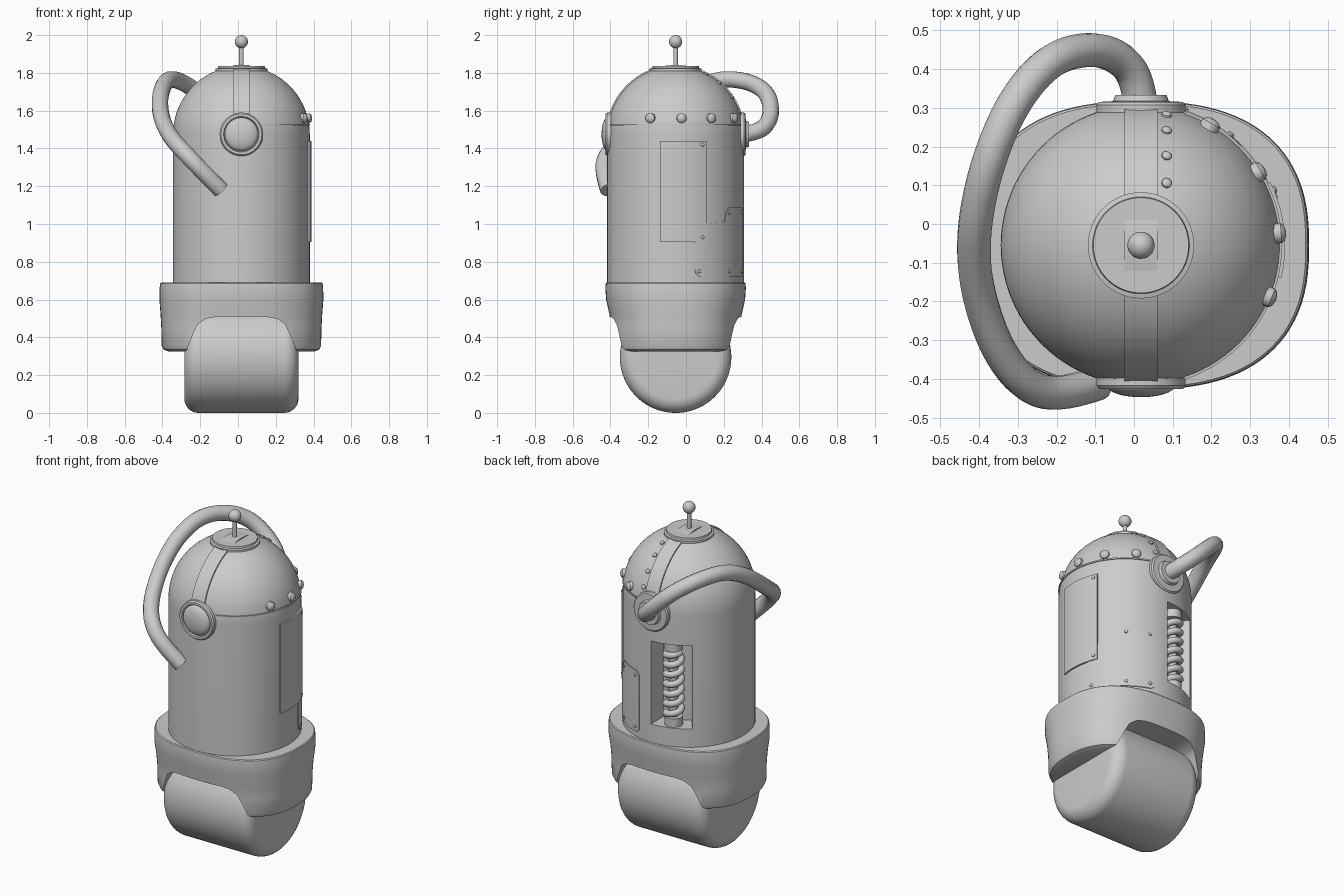
import bpy, bmesh, math
from mathutils import Vector

if "Cube" in bpy.data.objects:
    bpy.data.objects.remove(bpy.data.objects["Cube"])

CX, CY, R, EYE_Z = 0.018, -0.055, 0.362, 1.475
FRONT, BACK = Vector((0, -1, 0)), Vector((0, 1, 0))


def add_object(name, bm, loc=(0, 0, 0), axis=None, angle=35):
    bmesh.ops.remove_doubles(bm, verts=bm.verts, dist=1e-5)
    bmesh.ops.recalc_face_normals(bm, faces=bm.faces)
    mesh = bpy.data.meshes.new(name)
    bm.to_mesh(mesh)
    bm.free()
    ob = bpy.data.objects.new(name, mesh)
    bpy.context.collection.objects.link(ob)
    ob.location = loc
    if axis is not None:
        ob.rotation_euler = Vector(axis).to_track_quat('Z', 'Y').to_euler()
    smooth(ob, angle)
    return ob


def smooth(ob, angle=35):
    bpy.ops.object.select_all(action='DESELECT')
    ob.select_set(True)
    bpy.context.view_layer.objects.active = ob
    bpy.ops.object.shade_smooth_by_angle(angle=math.radians(angle))


def loft(rings):
    """Closed rings of equal length, capped at both ends."""
    bm = bmesh.new()
    vs = [[bm.verts.new(p) for p in ring] for ring in rings]
    n = len(vs[0])
    for a, b in zip(vs, vs[1:]):
        for i in range(n):
            j = (i + 1) % n
            bm.faces.new((a[i], a[j], b[j], b[i]))
    bm.faces.new(vs[0])
    bm.faces.new(vs[-1])
    return bm


def lathe(name, profile, loc, axis=None, n=64):
    rings = [[(max(r, 1e-4) * math.cos(2 * math.pi * i / n),
               max(r, 1e-4) * math.sin(2 * math.pi * i / n), z) for i in range(n)]
             for r, z in profile]
    return add_object(name, loft(rings), loc, axis)


def wrapped(name, columns, r0, r1):
    """Panel wrapped on the body; columns are (angle, low z, high z)."""
    fine = []
    for (a, l, h), (b, m, k) in zip(columns, columns[1:]):
        steps = max(1, math.ceil(abs(b - a) / 4))
        fine += [(a + (b - a) * t / steps, l + (m - l) * t / steps,
                  h + (k - h) * t / steps) for t in range(steps)]
    fine.append(columns[-1])
    rings = []
    for a, l, h in fine:
        c, s = math.cos(math.radians(a)), math.sin(math.radians(a))
        rings.append([(r * c, r * s, z) for r, z in ((r0, l), (r1, l), (r1, h), (r0, h))])
    return add_object(name, loft(rings), (CX, CY, 0))


def cut(ob, cutter):
    mod = ob.modifiers.new("cut", 'BOOLEAN')
    mod.operation, mod.solver, mod.object = 'DIFFERENCE', 'EXACT', cutter
    bpy.ops.object.select_all(action='DESELECT')
    bpy.context.view_layer.objects.active = ob
    ob.select_set(True)
    bpy.ops.object.modifier_apply(modifier=mod.name)
    bpy.data.objects.remove(cutter)
    smooth(ob)


def tube(name, points, radius, kind='NURBS'):
    cu = bpy.data.curves.new(name, 'CURVE')
    cu.dimensions, cu.bevel_depth, cu.bevel_resolution = '3D', radius, 5
    cu.use_fill_caps = True
    sp = cu.splines.new(kind)
    sp.points.add(len(points) - 1)
    for p, co in zip(sp.points, points):
        p.co = (*co, 1)
    if kind == 'NURBS':
        sp.order_u, sp.use_endpoint_u, sp.resolution_u = 3, True, 8
    ob = bpy.data.objects.new(name, cu)
    bpy.context.collection.objects.link(ob)
    bpy.ops.object.select_all(action='DESELECT')
    ob.select_set(True)
    bpy.context.view_layer.objects.active = ob
    bpy.ops.object.convert(target='MESH')
    smooth(bpy.context.object, 50)


def rivet(name, direction, point, r):
    prof = [(r, -r * 0.6), (r, r * 0.35), (r * 0.75, r * 0.65), (r * 0.4, r * 0.8), (0, r * 0.85)]
    lathe(name, prof, point, direction, 16)


# Body with domed top and a recessed window at the back
dome = [(R * math.cos(t * math.pi / 36), EYE_Z + R * math.sin(t * math.pi / 36)) for t in range(19)]
body = lathe("body", [(R, 0.6)] + dome, (CX, CY, 0), n=96)
cut(body, wrapped("window_cutter", [(90, 0.80, 1.30), (128, 0.80, 1.30)], 0.245, 0.45))

# Spring inside the window, with end caps
wa = math.radians(109)
sx, sy = CX + 0.302 * math.cos(wa), CY + 0.302 * math.sin(wa)
turns, per = 6.5, 20
tube("spring", [(sx + 0.042 * math.cos(2 * math.pi * i / per), sy + 0.042 * math.sin(2 * math.pi * i / per),
                 0.86 + 0.38 * i / (turns * per)) for i in range(int(turns * per) + 1)], 0.019, 'POLY')
for z in (0.80, 1.25):
    lathe("spring_cap", [(0.05, z), (0.05, z + 0.05)], (sx, sy, 0), n=32)
lathe("spring_core", [(0.025, 0.81), (0.025, 1.29)], (sx, sy, 0), n=24)

# Band over the dome from front to back
band = []
for i in range(49):
    a = math.pi * i / 48
    band.append([(x, r * math.cos(a), r * math.sin(a))
                 for x, r in ((-0.043, 0.34), (0.043, 0.34), (0.043, 0.367), (-0.043, 0.367))])
add_object("dome_band", loft(band), (CX, CY, EYE_Z))

# Top cap and antenna
lathe("top_cap", [(0.137, 1.80), (0.137, 1.822), (0.125, 1.825), (0.123, 1.836), (0, 1.836)], (CX, CY, 0))
lathe("antenna_rod", [(0.012, 1.82), (0.012, 1.95)], (CX, CY, 0), n=24)
lathe("antenna_ball", [(0.035 * math.sin(math.pi * i / 16), 1.965 - 0.035 * math.cos(math.pi * i / 16))
                       for i in range(17)], (CX, CY, 0), n=32)

# Front eye
lathe("eye_ring", [(0.115, 0.31), (0.115, 0.362), (0.108, 0.371), (0.094, 0.371), (0.09, 0.36), (0, 0.36)],
      (CX, CY, EYE_Z), FRONT)
lathe("eye_lens", [(0.088, 0.35)] + [(0.088 * math.cos(i * math.pi / 20), 0.362 + 0.03 * math.sin(i * math.pi / 20))
                                   for i in range(11)], (CX, CY, EYE_Z), FRONT)

# Back hose mount and hose
lathe("hose_mount", [(0.115, 0.31), (0.115, 0.362), (0.108, 0.370), (0.072, 0.372), (0.066, 0.388), (0, 0.388)],
      (CX, CY, EYE_Z), BACK)
tube("hose", [(0.018, 0.30, 1.475), (0.01, 0.375, 1.485), (-0.04, 0.435, 1.53), (-0.12, 0.455, 1.61),
              (-0.22, 0.425, 1.705), (-0.31, 0.32, 1.76), (-0.375, 0.17, 1.77), (-0.41, 0.02, 1.70),
              (-0.415, -0.1, 1.61), (-0.395, -0.21, 1.53), (-0.35, -0.33, 1.45), (-0.28, -0.42, 1.375),
              (-0.19, -0.445, 1.28), (-0.09, -0.41, 1.18)], 0.044)

# Side panels and the seam under the dome
wrapped("side_panel", [(-13, 0.905, 1.44), (26, 0.905, 1.44)], 0.34, 0.372)
wrapped("corner_panel", [(16, 0.76, 0.90), (17.5, 0.735, 0.95), (21, 0.72, 1.0), (45, 0.72, 1.01),
                         (47, 0.72, 1.06), (51, 0.72, 1.09), (73, 0.72, 1.09), (76, 0.735, 1.075),
                         (77, 0.75, 1.06)], 0.34, 0.367)
wrapped("dome_seam", [(-72, 1.522, 1.53), (72, 1.522, 1.53)], 0.34, 0.364)


def side_rivet(name, deg, z, r, dist):
    a = math.radians(deg)
    d = Vector((math.cos(a), math.sin(a), 0))
    rivet(name, d, Vector((CX, CY, z)) + d * dist, r)


# Rivets along the dome seam, the panel corners and beside the band
for deg in (-22, 5, 32, 60):
    side_rivet("seam_rivet", deg, 1.56, 0.026, 0.354)
for deg, z, d in ((22.5, 1.42, R + 0.01), (22.5, 0.93, R + 0.01), (51, 1.06, 0.367),
                  (72, 1.06, 0.367), (51, 0.75, 0.367), (72, 0.75, 0.367), (20, 0.75, 0.367)):
    side_rivet("panel_rivet", deg, z, 0.009, d)
for y in (0.16, 0.23, 0.295, 0.335):
    d = Vector((0.066, y, math.sqrt(R * R - 0.066 ** 2 - y * y))).normalized()
    rivet("band_rivet", d, Vector((CX, CY, EYE_Z)) + d * R, 0.013)

# Skirt: rounded block with an arch cut through from front to back, leaving side arms
rings = []
for z, hx, hy in ((0.325, 0.385, 0.315), (0.335, 0.412, 0.335), (0.355, 0.422, 0.342), (0.45, 0.424, 0.343),
                  (0.52, 0.428, 0.350), (0.60, 0.434, 0.368), (0.66, 0.433, 0.372), (0.685, 0.43, 0.370),
                  (0.69, 0.425, 0.365)):
    ring = []
    for i in range(96):
        c, s = math.cos(2 * math.pi * i / 96), math.sin(2 * math.pi * i / 96)
        ring.append((math.copysign(abs(c) ** 0.8, c) * hx, math.copysign(abs(s) ** 0.8, s) * hy, z))
    rings.append(ring)
skirt = add_object("skirt", loft(rings), (CX, CY, 0))
half = [(0.30, 0.28), (0.29, 0.33), (0.275, 0.37), (0.255, 0.42), (0.23, 0.47), (0.19, 0.498), (0.14, 0.507)]
arch = half + [(-x, z) for x, z in reversed(half)]
cut(skirt, add_object("arch_cutter", loft([[(x, y, z) for x, z in arch] for y in (-0.6, 0.6)]), (CX, CY, 0)))

# Roller wheel with rounded edges
W, WR, F = 0.302, 0.295, 0.075
edge = [(WR - F + F * math.sin(i * math.pi / 16), F * (1 - math.cos(i * math.pi / 16)) - W) for i in range(9)]
lathe("roller_wheel", edge + [(r, -x) for r, x in reversed(edge)], (CX, CY, WR), (1, 0, 0), 96)
